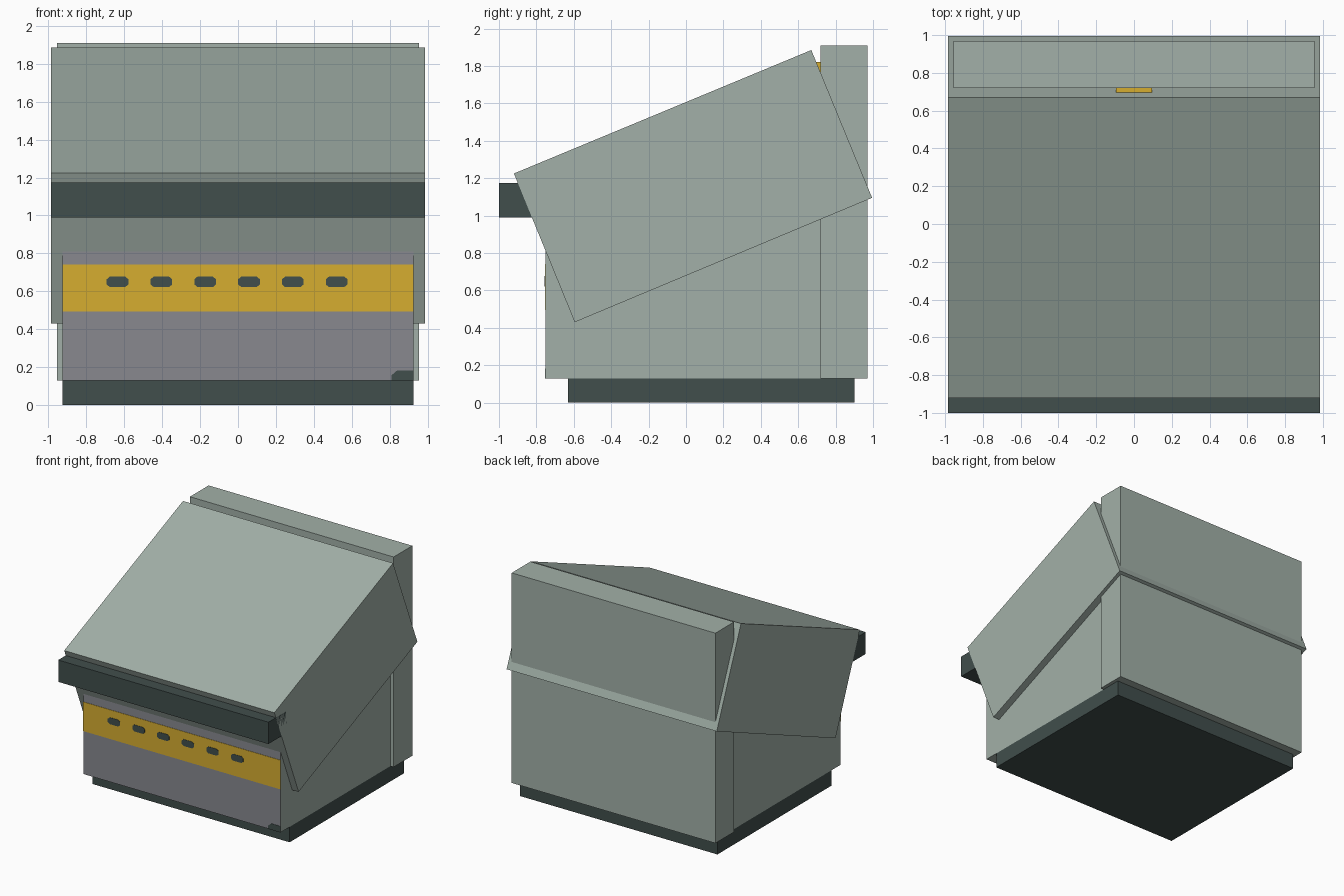
import bpy

if "Cube" in bpy.data.objects:
    bpy.data.objects.remove(bpy.data.objects["Cube"], do_unlink=True)


def linear(c):
    c /= 255
    return c / 12.92 if c <= 0.04045 else ((c + 0.055) / 1.055) ** 2.4


def material(name, *rgb):
    mat = bpy.data.materials.new(name)
    mat.use_nodes = True
    color = (*[linear(c) for c in rgb], 1)
    mat.diffuse_color = color
    mat.node_tree.nodes["Principled BSDF"].inputs["Base Color"].default_value = color
    return mat


GREEN = material("sage green", 162, 176, 168)
DARK = material("dark slate", 65, 78, 76)
GREY = material("panel grey", 136, 137, 143)
YELLOW = material("mustard yellow", 214, 174, 48)


def prism(name, outline, depth_range, axis, mat):
    """Extrude an outline along x (outline is y, z) or along y (outline is x, z)."""
    n = len(outline)
    verts = [(d, a, b) if axis == "x" else (a, d, b)
             for d in depth_range for a, b in outline]
    faces = [tuple(range(n))[::-1], tuple(range(n, 2 * n))]
    faces += [(i, (i + 1) % n, (i + 1) % n + n, i + n) for i in range(n)]
    if axis == "y":
        faces = [f[::-1] for f in faces]
    mesh = bpy.data.meshes.new(name)
    mesh.from_pydata(verts, [], faces)
    mesh.materials.append(mat)
    mesh.update()
    obj = bpy.data.objects.new(name, mesh)
    bpy.context.collection.objects.link(obj)
    return obj


def box(name, half_width, y, z, mat):
    outline = [(y[0], z[0]), (y[1], z[0]), (y[1], z[1]), (y[0], z[1])]
    return prism(name, outline, (-half_width, half_width), "x", mat)


# Plinth, cabinet and rear column
box("base", 0.925, (-0.63, 0.90), (0, 0.13), DARK)
body = box("cabinet_body", 0.925, (-0.75, 0.72), (0.13, 1.0), GREEN)
box("rear_column", 0.955, (0.72, 0.97), (0.13, 1.91), GREEN)

# Grey front of the cabinet
body.data.materials.append(GREY)
for face in body.data.polygons:
    if face.normal.y < -0.5:
        face.material_index = 1

# Tilted hood and its front handle
hood = [(-0.595, 0.43), (0.995, 1.095), (0.67, 1.885), (-0.92, 1.225)]
prism("tilted_hood", hood, (-0.985, 0.985), "x", GREEN)
box("front_handle", 0.985, (-1.0, -0.755), (0.99, 1.175), DARK)

# Tag between the hood and the column
box("rear_tag", 0.095, (0.697, 0.72), (1.70, 1.82), YELLOW)

# Stripe with a row of vent slots
box("front_stripe", 0.925, (-0.753, -0.75), (0.495, 0.742), YELLOW)
for i in range(6):
    cx, cz = -0.635 + 0.231 * i, 0.65
    slot = [(cx + sx * w, cz + sz * h) for sx, sz, w, h in (
        (-1, -1, 0.04, 0.028), (1, -1, 0.04, 0.028), (1, -1, 0.057, 0.014),
        (1, 1, 0.057, 0.014), (1, 1, 0.04, 0.028), (-1, 1, 0.04, 0.028),
        (-1, 1, 0.057, 0.014), (-1, -1, 0.057, 0.014))]
    prism(f"vent_slot_{i + 1}", slot, (-0.756, -0.75), "y", DARK)

# Dark plate in the lower front corner
corner = [(0.81, 0.13), (0.925, 0.13), (0.925, 0.182), (0.838, 0.182), (0.81, 0.158)]
prism("corner_plate", corner, (-0.753, -0.75), "y", DARK)
